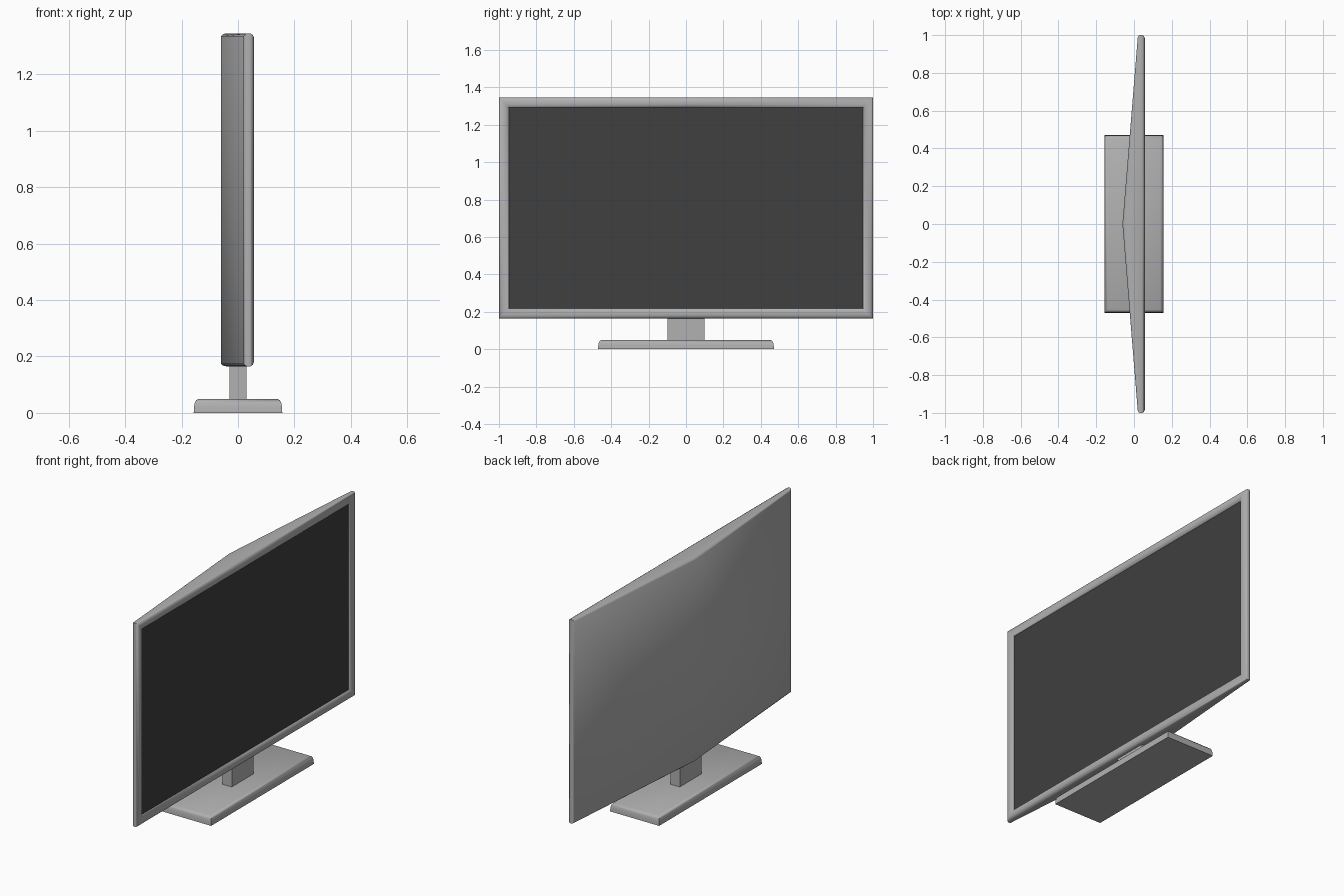
import bpy
import bmesh
import math

cube = bpy.data.objects.get("Cube")
if cube:
    bpy.data.objects.remove(cube, do_unlink=True)


def make_material(name, value, roughness):
    mat = bpy.data.materials.new(name)
    mat.use_nodes = True
    color = (value, value, value, 1)
    mat.diffuse_color = color
    shader = mat.node_tree.nodes["Principled BSDF"]
    shader.inputs["Base Color"].default_value = color
    shader.inputs["Roughness"].default_value = roughness
    return mat


grey = make_material("grey plastic", 0.44, 0.5)
dark = make_material("dark screen", 0.05, 0.5)


def finish(bm, name, materials):
    bmesh.ops.recalc_face_normals(bm, faces=bm.faces)
    mesh = bpy.data.meshes.new(name)
    bm.to_mesh(mesh)
    bm.free()
    for mat in materials:
        mesh.materials.append(mat)
    obj = bpy.data.objects.new(name, mesh)
    bpy.context.collection.objects.link(obj)
    bpy.ops.object.select_all(action="DESELECT")
    obj.select_set(True)
    bpy.context.view_layer.objects.active = obj
    bpy.ops.object.shade_smooth_by_angle(angle=math.radians(45))
    return obj


def bridge(bm, loops):
    """Join consecutive closed loops with quads."""
    for a, b in zip(loops, loops[1:]):
        n = len(a)
        for i in range(n):
            j = (i + 1) % n
            bm.faces.new((a[i], a[j], b[j], b[i]))


# Display housing: wedge-shaped back, rounded bezel, recessed screen
HALF_WIDTH, BOTTOM, TOP = 1.0, 0.165, 1.345
bm = bmesh.new()


def housing_loop(edge_x, mid_x, inset):
    w, low, high = HALF_WIDTH - inset, BOTTOM + inset, TOP - inset
    points = [(edge_x, -w, low), (mid_x, 0, low), (edge_x, w, low),
              (edge_x, w, high), (mid_x, 0, high), (edge_x, -w, high)]
    return [bm.verts.new(p) for p in points]


# Edge depth, ridge depth and inset of each loop, from back to screen
loops = [housing_loop(*row) for row in (
    (0.020, -0.061, 0.010), (0.026, -0.052, 0.002), (0.032, -0.040, 0),
    (0.044, 0.044, 0), (0.052, 0.052, 0.005), (0.057, 0.057, 0.016),
    (0.057, 0.057, 0.036), (0.053, 0.053, 0.047), (0.046, 0.046, 0.053))]
bridge(bm, loops)
for loop, index in ((loops[0], 0), (loops[-1], 1)):
    a, b, c, d, e, f = loop
    for corners in ((a, b, e, f), (b, c, d, e)):
        bm.faces.new(corners).material_index = index
finish(bm, "display_housing", [grey, dark])

# Foot: flat slab with a rounded upper edge
bm = bmesh.new()
loops = []
for z, inset in ((0, 0), (0.022, 0.001), (0.036, 0.004),
                 (0.045, 0.009), (0.050, 0.018)):
    x, y = 0.157 - inset, 0.47 - inset
    loops.append([bm.verts.new((sx * x, sy * y, z))
                  for sx, sy in ((-1, -1), (1, -1), (1, 1), (-1, 1))])
bridge(bm, loops)
bm.faces.new(loops[0])
bm.faces.new(loops[-1])
finish(bm, "stand_foot", [grey])

# Neck: plain block joining the foot to the housing
bm = bmesh.new()
bmesh.ops.create_cube(bm, size=1)
bmesh.ops.scale(bm, vec=(0.06, 0.2, 0.16), verts=bm.verts)
bmesh.ops.translate(bm, vec=(0, 0, 0.12), verts=bm.verts)
finish(bm, "stand_neck", [grey])
